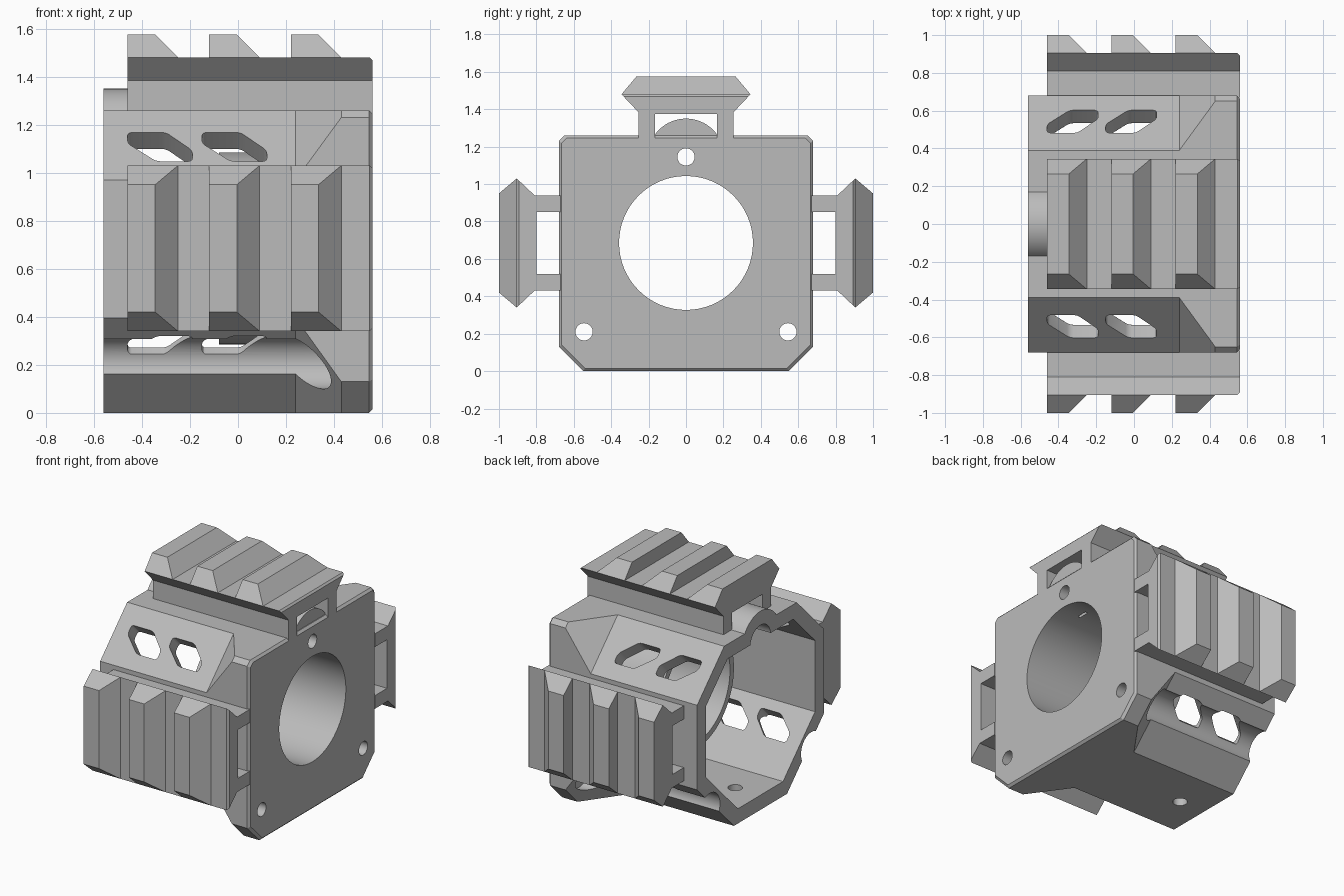
import bpy, bmesh, math
from mathutils import Vector

if "Cube" in bpy.data.objects:
    bpy.data.objects.remove(bpy.data.objects["Cube"])

grey = bpy.data.materials.new("light_grey")
grey.use_nodes = True
COLOUR = (0.5, 0.5, 0.5, 1)
grey.diffuse_color = COLOUR
grey.node_tree.nodes["Principled BSDF"].inputs["Base Color"].default_value = COLOUR

CZ = 0.685           # height of the bore axis
BACK, FRONT = -0.56, 0.56
BOLTS = [(-0.545, 0.21), (0.545, 0.21), (0, 1.145)]


def finish(bm, name):
    bmesh.ops.recalc_face_normals(bm, faces=bm.faces)
    mesh = bpy.data.meshes.new(name)
    bm.to_mesh(mesh)
    bm.free()
    mesh.materials.append(grey)
    ob = bpy.data.objects.new(name, mesh)
    bpy.context.collection.objects.link(ob)
    return ob


def loft_bm(loops):
    """Skin closed 3D loops with equal point counts and cap both ends."""
    bm = bmesh.new()
    rings = [[bm.verts.new(p) for p in loop] for loop in loops]
    n = len(rings[0])
    for a, b in zip(rings, rings[1:]):
        for i in range(n):
            j = (i + 1) % n
            bm.faces.new((a[i], a[j], b[j], b[i]))
    bm.faces.new(rings[0])
    bm.faces.new(rings[-1])
    return bm


def section(x, half):
    """Mirror the +y half of a cross-section into a full loop at x."""
    return [(x, y, z) for y, z in half] + [(x, -y, z) for y, z in reversed(half)]


def circle(x, y, z, r, n=64):
    return [(x, y + r * math.cos(2 * math.pi * i / n), z + r * math.sin(2 * math.pi * i / n))
            for i in range(n)]


def rod(name, x0, x1, y, z, r):
    return finish(loft_bm([circle(x0, y, z, r), circle(x1, y, z, r)]), name)


def boolean(target, tool, operation="DIFFERENCE"):
    mod = target.modifiers.new("cut", "BOOLEAN")
    mod.operation, mod.solver, mod.object = operation, "EXACT", tool
    bpy.context.view_layer.objects.active = target
    bpy.ops.object.modifier_apply(modifier=mod.name)
    bpy.data.objects.remove(tool)


# Housing: octagonal sleeve flaring into a squarer front plate
octagon = [(0.285, 0), (0.68, 0.395), (0.68, 0.97), (0.39, 1.26)]
plate = [(0.55, 0), (0.68, 0.13), (0.68, 1.23), (0.65, 1.26)]
rim = [(0.54, 0.015), (0.665, 0.14), (0.665, 1.22), (0.64, 1.245)]
housing = finish(loft_bm([section(BACK, octagon), section(0.24, octagon), section(0.43, plate),
                          section(0.545, plate), section(FRONT, rim)]), "housing")
boolean(housing, rod("arch", BACK, 0.54, 0, 1.145, 0.205), "UNION")

# Cavity, bore and bolt passages
inner = [(0.242, 0.1), (0.585, 0.443), (0.585, 0.927), (0.354, 1.16)]
boolean(housing, finish(loft_bm([section(-0.7, inner), section(0.33, inner)]), "cavity"))
boolean(housing, rod("bore", 0.2, 0.7, 0, CZ, 0.358))
for y, z in BOLTS:
    boolean(housing, rod("bolt_channel", -0.7, 0.42, y, z, 0.11))
    boolean(housing, rod("bolt_hole", 0.3, 0.7, y, z, 0.046))

# Slanted vent slots through the four diagonal walls
slot = [(-0.46, 0.485), (-0.30, 0.485), (-0.19, 0.41),
        (-0.19, 0.365), (-0.34, 0.365), (-0.46, 0.44)]
for side in (-1, 1):
    for up in (-1, 1):
        normal = Vector((0, side, up)).normalized()
        for shift in (0, 0.31):
            face = [Vector((x + shift, side * (0.97 - w), CZ + up * w)) for x, w in slot]
            bm = loft_bm([[p + normal * 0.06 for p in face], [p - normal * 0.15 for p in face]])
            walls = [e for e in bm.edges
                     if abs((e.verts[0].co - e.verts[1].co).normalized().dot(normal)) > 0.99]
            bmesh.ops.bevel(bm, geom=walls, offset=0.018, segments=3, profile=0.5, affect="EDGES")
            boolean(housing, finish(bm, "slot"))

# Drain hole in the floor
bm = bmesh.new()
bmesh.ops.create_cone(bm, cap_ends=True, segments=32, radius1=0.045, radius2=0.045, depth=0.4)
bmesh.ops.translate(bm, verts=bm.verts, vec=(-0.37, 0, 0.05))
boolean(housing, finish(bm, "drain"))

# Inner tube behind the bore
tube = rod("inner_tube", -0.08, 0.4, 0, CZ, 0.4)
boolean(tube, rod("tube_bore", -0.3, 0.6, 0, CZ, 0.358))

# Rails: hollow U-shaped bases with three ramped teeth each
base_half = [(0.165, 0.8), (0.165, 0.67), (0.255, 0.67), (0.255, 0.81), (0.345, 0.905)]


def place_top(x, u, v):
    return (x, u, v + 0.575)


def place_left(x, u, v):
    return (x, v, CZ + u)


def place_right(x, u, v):
    return (x, -v, CZ + u)


def rail(name, place):
    loop = base_half + [(-u, v) for u, v in reversed(base_half)]
    bm = loft_bm([[place(x, u, v) for u, v in loop] for x in (-0.46, FRONT)])
    window = [Vector(place(FRONT, u, 0.8)) for u in (-0.165, 0.165)]
    edges = [e for e in bm.edges if all(v.co.x > FRONT - 0.001 for v in e.verts)
             and all((v.co - w).length > 0.14 for v in e.verts for w in window)]
    bmesh.ops.bevel(bm, geom=edges, offset=0.012, segments=1, affect="EDGES")
    parts = [finish(bm, name)]
    for x in (-0.46, -0.12, 0.22):
        foot = [(x, -0.345), (x + 0.21, -0.345), (x + 0.21, 0.345), (x, 0.345)]
        crest = [(x, -0.265), (x + 0.115, -0.265), (x + 0.115, 0.265), (x, 0.265)]
        parts.append(finish(loft_bm([[place(a, u, 0.905) for a, u in foot],
                                     [place(a, u, 1.0) for a, u in crest]]), name + "_tooth"))
    return parts


for label, place in (("top_rail", place_top), ("back_rail", place_left), ("front_rail", place_right)):
    rail(label, place)

# Smooth the round surfaces only
for ob in (housing, tube):
    bpy.ops.object.select_all(action="DESELECT")
    ob.select_set(True)
    bpy.context.view_layer.objects.active = ob
    bpy.ops.object.shade_smooth_by_angle(angle=math.radians(30))
